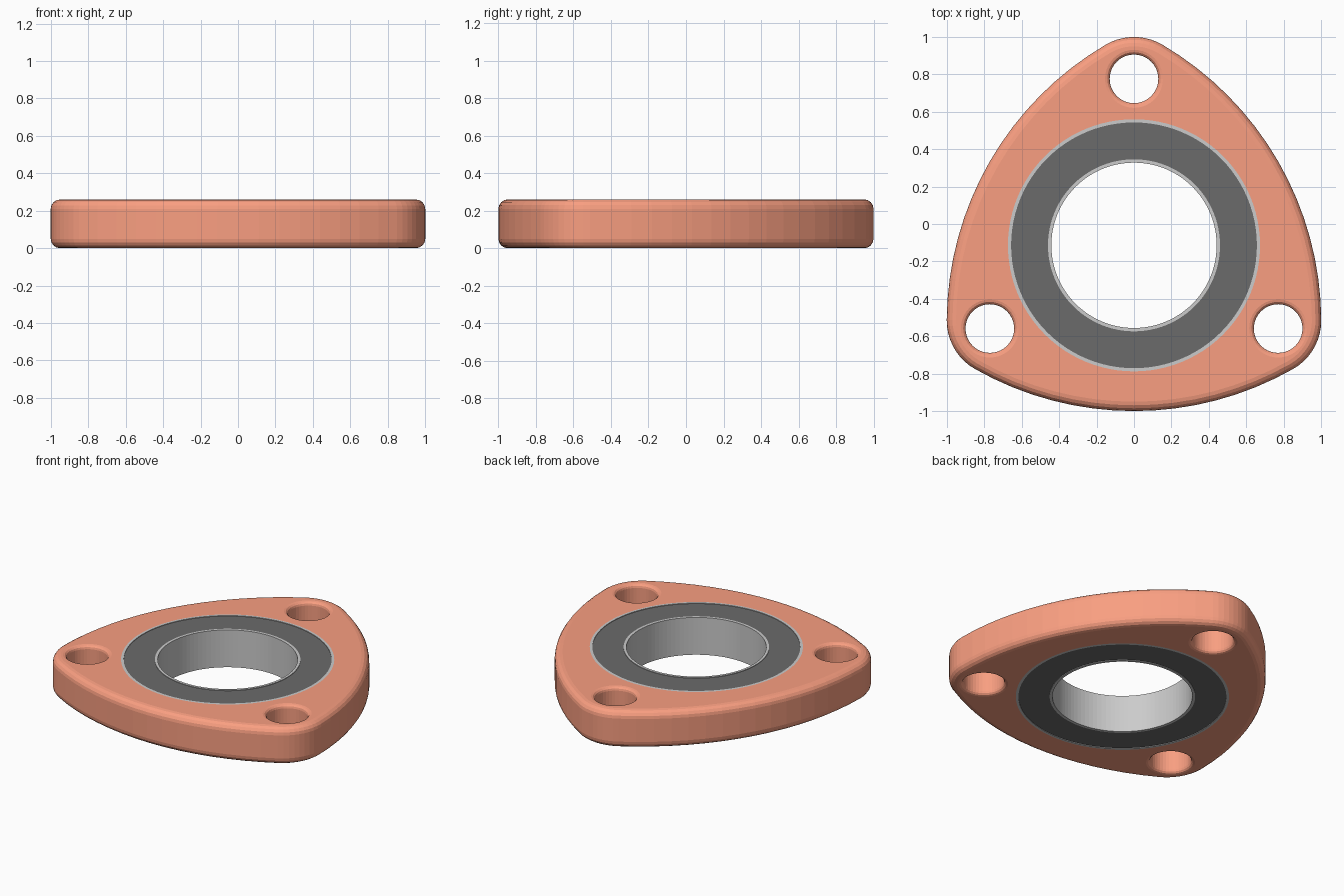
import bpy, bmesh
from math import sin, cos, pi, radians
from mathutils import Vector

if "Cube" in bpy.data.objects:
    bpy.data.objects.remove(bpy.data.objects["Cube"])

PY, CY, H = -0.11, -0.114, 0.26     # plate centre, bearing centre, thickness


def material(name, rgb):
    m = bpy.data.materials.new(name)
    m.diffuse_color = (*rgb, 1)
    m.use_nodes = True
    m.node_tree.nodes["Principled BSDF"].inputs["Base Color"].default_value = m.diffuse_color
    return m


def finish(bm, name, mat=None, loc=(0, 0, 0)):
    bmesh.ops.remove_doubles(bm, verts=bm.verts, dist=1e-5)
    bmesh.ops.recalc_face_normals(bm, faces=bm.faces)
    me = bpy.data.meshes.new(name)
    bm.to_mesh(me)
    bm.free()
    ob = bpy.data.objects.new(name, me)
    ob.location = loc
    bpy.context.collection.objects.link(ob)
    if mat:
        me.materials.append(mat)
    return ob


def lathe(name, profile, n, loc, mat=None):
    """Revolve a closed (radius, z) profile around z."""
    bm = bmesh.new()
    vs = [bm.verts.new((r, 0, z)) for r, z in profile]
    es = [bm.edges.new((vs[i], vs[(i + 1) % len(vs)]))
          for i in range(len(vs)) if profile[i][0] + profile[(i + 1) % len(vs)][0] > 0]
    bmesh.ops.spin(bm, geom=vs + es, cent=(0, 0, 0), axis=(0, 0, 1),
                   angle=2 * pi, steps=n, use_merge=False)
    return finish(bm, name, mat, loc)


def arc(c, r, a0, a1, n):
    return [Vector((c[0] + r * cos(radians(a0 + (a1 - a0) * i / n)),
                    c[1] + r * sin(radians(a0 + (a1 - a0) * i / n)))) for i in range(n)]


coral = material("coral", (0.95, 0.345, 0.22))
dark = material("dark_seal", (0.145, 0.145, 0.145))

# Plate outline: three tight corners joined by three wide bowed sides
outline = []
for k in range(3):
    a = 90 + 120 * k
    b = a + 60
    corner = (0.81 * cos(radians(a)), PY + 0.81 * sin(radians(a)))
    wide = (-0.83 * cos(radians(b)), PY - 0.83 * sin(radians(b)))
    outline += arc(corner, 0.30, a - 30.4, a + 30.4, 9)
    outline += arc(wide, 1.72, b - 29.6, b + 29.6, 16)

bm = bmesh.new()
base = bm.faces.new([bm.verts.new((p.x, p.y, 0)) for p in outline])
ext = bmesh.ops.extrude_face_region(bm, geom=[base])
bmesh.ops.translate(bm, vec=(0, 0, H),
                    verts=[v for v in ext["geom"] if isinstance(v, bmesh.types.BMVert)])
rims = [e for e in bm.edges if abs(e.verts[0].co.z - e.verts[1].co.z) < 1e-6]
bmesh.ops.bevel(bm, geom=rims, offset=0.05, segments=4, profile=0.5,
                affect='EDGES', clamp_overlap=False)
plate = finish(bm, "flange_plate", coral)

# Bearing bore and three bolt holes with rounded lips
cutters = [lathe("bore_cutter", [(0, -0.1), (0.674, -0.1), (0.674, H + 0.1), (0, H + 0.1)],
                 96, (0, CY, 0))]
f = 0.025
lip = [(0.13 + f * (1 - sin(t * pi / 6)), f * (1 - cos(t * pi / 6))) for t in range(4)]
hole = ([(0, -0.1), (0.13 + f, -0.1)] + lip +
        [(r, H - z) for r, z in reversed(lip)] + [(0.13 + f, H + 0.1), (0, H + 0.1)])
for k in range(3):
    a = radians(90 + 120 * k)
    cutters.append(lathe("hole_cutter", hole, 40, (0.89 * cos(a), CY + 0.89 * sin(a), 0)))

bpy.context.view_layer.objects.active = plate
for c in cutters:
    c.hide_render = True
    mod = plate.modifiers.new("cut", 'BOOLEAN')
    mod.operation, mod.solver, mod.object = 'DIFFERENCE', 'EXACT', c
    bpy.ops.object.modifier_apply(modifier=mod.name)
    bpy.data.objects.remove(c)


# Bearing: two races and a slightly sunken dark seal on both sides
def ring(name, r0, r1, z0, z1, mat=None):
    return lathe(name, [(r0, z0), (r1, z0), (r1, z1), (r0, z1)], 96, (0, CY, 0), mat)


ring("outer_race", 0.657, 0.674, 0.0, H)
ring("inner_race", 0.442, 0.46, 0.0, H)
ring("bearing_seal", 0.46, 0.657, 0.004, H - 0.004, dark)
